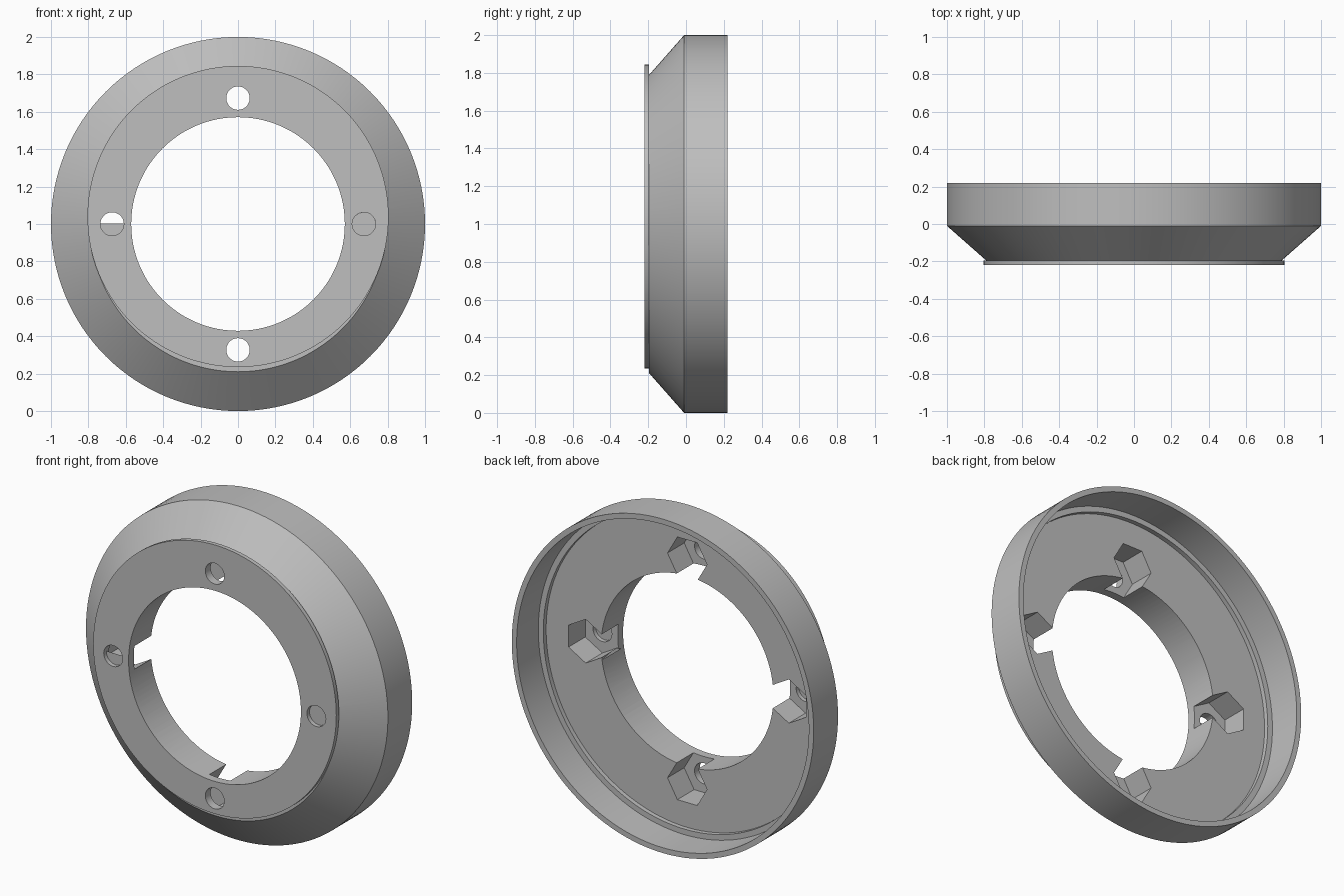
import bpy, bmesh, math
from mathutils import Matrix, Vector

cube = bpy.data.objects.get("Cube")
if cube:
    bpy.data.objects.remove(cube, do_unlink=True)

SEGMENTS = 128
CENTRE = Vector((0, 0, 1))
FRONT, PLATE_BACK, FLOOR, BACK = -0.22, -0.195, -0.012, 0.22
BOLT_CIRCLE = 0.673

grey = bpy.data.materials.new("light_grey")
grey.use_nodes = True
grey.diffuse_color = (0.52, 0.52, 0.52, 1)
grey.node_tree.nodes["Principled BSDF"].inputs["Base Color"].default_value = grey.diffuse_color


def make_object(name, bm):
    bmesh.ops.recalc_face_normals(bm, faces=bm.faces[:])
    mesh = bpy.data.meshes.new(name)
    bm.to_mesh(mesh)
    bm.free()
    mesh.materials.append(grey)
    obj = bpy.data.objects.new(name, mesh)
    bpy.context.collection.objects.link(obj)
    return obj


def add_prism(bm, centre, radius, y0, y1, sides, turn=0.0):
    """Prism or cylinder whose axis runs along y."""
    place = (Matrix.Translation((centre.x, (y0 + y1) / 2, centre.z))
             @ Matrix.Rotation(turn, 4, 'Y') @ Matrix.Rotation(math.pi / 2, 4, 'X'))
    bmesh.ops.create_cone(bm, cap_ends=True, segments=sides, radius1=radius,
                          radius2=radius, depth=y1 - y0, matrix=place)


def prism_set(name, points, *args, turns=None):
    bm = bmesh.new()
    for i, point in enumerate(points):
        add_prism(bm, point, *args, turn=turns[i] if turns else 0.0)
    return make_object(name, bm)


def combine(target, tool, operation):
    """Apply a boolean and discard the tool."""
    mod = target.modifiers.new(tool.name, 'BOOLEAN')
    mod.operation, mod.solver, mod.object = operation, 'EXACT', tool
    bpy.context.view_layer.objects.active = target
    bpy.ops.object.modifier_apply(modifier=mod.name)
    bpy.data.objects.remove(tool, do_unlink=True)


# Ring body: bevelled front, straight outer wall, stepped recess at the back
profile = [(0, PLATE_BACK), (0.79, PLATE_BACK), (1, -0.01), (1, BACK), (0.968, BACK),
           (0.968, 0.015), (0.935, 0.015), (0.935, FLOOR), (0, FLOOR)]
bm = bmesh.new()
verts = [bm.verts.new((r, y, 1)) for r, y in profile]
edges = [bm.edges.new(pair) for pair in zip(verts, verts[1:])]
bmesh.ops.spin(bm, geom=verts + edges, cent=CENTRE, axis=(0, 1, 0),
               angle=math.tau, steps=SEGMENTS)
bmesh.ops.remove_doubles(bm, verts=bm.verts[:], dist=1e-4)
body = make_object("flange_ring", bm)

# Thin front plate, set slightly above the ring's axis
plate = prism_set("front_plate", [Vector((0, 0, 1.04))], 0.805, FRONT, PLATE_BACK, SEGMENTS)
combine(body, plate, 'UNION')

# Central bore
bore = prism_set("bore_cutter", [CENTRE], 0.571, -0.5, 0.5, SEGMENTS)
combine(body, bore, 'DIFFERENCE')

# Four bolt holes with hexagonal nut pockets opening to the back and the bore
angles = [i * math.pi / 2 for i in range(4)]
spots = [CENTRE + BOLT_CIRCLE * Vector((math.cos(a), 0, math.sin(a))) for a in angles]
flat_out = [math.pi / 6 * ((i + 1) % 2) for i in range(4)]
# The hexagon's first corner lies along z, so side pockets need no turn
probe = bmesh.new()
add_prism(probe, Vector(), 1, 0, 1, 6)
corner_on_z = max(v.co.z for v in probe.verts) > 0.99
probe.free()
if corner_on_z:
    flat_out = [math.pi / 6 * (i % 2) for i in range(4)]
pockets = prism_set("nut_pocket_cutter", spots, 0.131, -0.17, 0.1, 6, turns=flat_out)
combine(body, pockets, 'DIFFERENCE')
holes = prism_set("bolt_hole_cutter", spots, 0.0625, -0.5, 0.5, 48)
combine(body, holes, 'DIFFERENCE')

# Smooth round walls, crisp edges
bpy.ops.object.select_all(action='DESELECT')
body.select_set(True)
bpy.context.view_layer.objects.active = body
bpy.ops.object.shade_smooth_by_angle(angle=math.radians(30))
